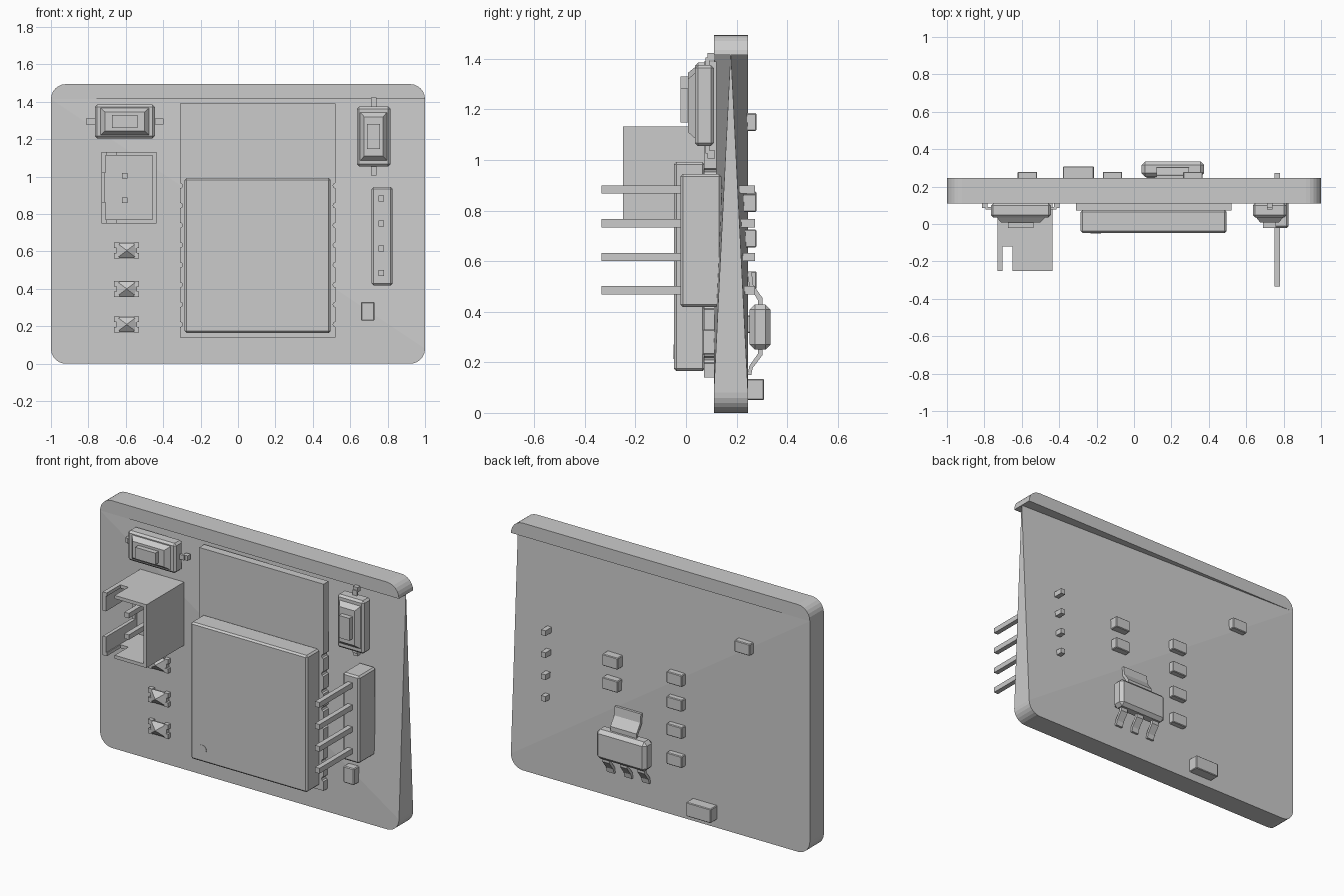
import bpy, bmesh, math

if "Cube" in bpy.data.objects:
    bpy.data.objects.remove(bpy.data.objects["Cube"])


def mesh(name, verts, faces, bevel=0):
    me = bpy.data.meshes.new(name)
    me.from_pydata(verts, [], faces)
    bm = bmesh.new()
    bm.from_mesh(me)
    bmesh.ops.recalc_face_normals(bm, faces=bm.faces)
    bm.to_mesh(me)
    bm.free()
    ob = bpy.data.objects.new(name, me)
    bpy.context.collection.objects.link(ob)
    if bevel:
        m = ob.modifiers.new("bevel", 'BEVEL')
        m.width = bevel
        m.segments = 1
    return ob


def prism(name, pts, a, b, axis='y', bevel=0):
    """Extrude a 2D outline from a to b along an axis."""
    place = {'x': lambda p, t: (t, p[0], p[1]),
             'y': lambda p, t: (p[0], t, p[1]),
             'z': lambda p, t: (p[0], p[1], t)}[axis]
    n = len(pts)
    v = [place(p, t) for t in (a, b) for p in pts]
    f = [list(range(n)), list(range(n, 2 * n))]
    f += [(i, (i + 1) % n, n + (i + 1) % n, n + i) for i in range(n)]
    return mesh(name, v, f, bevel)


def box(name, x0, x1, y0, y1, z0, z1, bevel=0):
    return prism(name, [(x0, z0), (x1, z0), (x1, z1), (x0, z1)], y0, y1, 'y', bevel)


def frustum(name, cx, cz, w, h, w2, h2, y0, y1):
    """Block tapering from w x h at y0 to w2 x h2 at y1."""
    v = [(cx + sx * a / 2, y, cz + sz * b / 2) for a, b, y in ((w, h, y0), (w2, h2, y1))
         for sx, sz in ((-1, -1), (1, -1), (1, 1), (-1, 1))]
    f = [(0, 1, 2, 3), (4, 5, 6, 7)] + [(i, (i + 1) % 4, 4 + (i + 1) % 4, 4 + i) for i in range(4)]
    return mesh(name, v, f)


F, B = 0.11, 0.245          # board front and back

# Board: rounded bottom and top strips, middle pinched at the top right
R, H = 0.08, 1.495


def corner(cx, cz, a0):
    return [(cx + R * math.cos(math.radians(a0 + i * 15)),
             cz + R * math.sin(math.radians(a0 + i * 15))) for i in range(7)]


prism("board_bottom_edge", corner(-1 + R, R, 180) + corner(1 - R, R, 270), F, B)
prism("board_top_edge", corner(1 - R, H - R, 0) + corner(-1 + R, H - R, 90), F, B)
zt = H - R
mesh("board_middle",
     [(-1, F, R), (1, F, R), (-1, F, zt), (1, 0.176, zt),
      (-1, B, R), (1, B, R), (-1, B, zt), (1, 0.178, zt)],
     [(0, 1, 2), (1, 3, 2), (4, 6, 5), (5, 6, 7), (0, 2, 6, 4), (1, 5, 7, 3)])

# Radio module: plate with edge notches, shield can and marker dot
notch_z = [0.21 + i * 0.106 for i in range(8)]


def notched(x, inward, zs):
    return [(x + inward * 0.014 * math.sin(t * math.pi / 4),
             z - zdir * 0.014 * math.cos(t * math.pi / 4))
            for zdir in (1 if zs[0] < zs[-1] else -1,) for z in zs for t in range(5)]


prism("module_plate", [(-0.31, 0.14), (0.522, 0.14)] + notched(0.522, -1, notch_z)
      + [(0.522, 1.39), (-0.31, 1.39)] + notched(-0.31, 1, notch_z[::-1]), 0.072, F + 0.01)
box("shield_can", -0.285, 0.495, -0.048, 0.075, 0.165, 0.992, 0.01)
prism("shield_dot", [(-0.205 + 0.028 * math.cos(i * math.pi / 8),
                      0.242 + 0.028 * math.sin(i * math.pi / 8)) for i in range(16)], -0.05, -0.04)


# Push buttons
def button(name, cx, cz, upright):
    def s(w, h):
        return (h, w) if upright else (w, h)
    w, h = s(0.32, 0.18)
    box(name + "_body", cx - w / 2, cx + w / 2, 0.035, F, cz - h / 2, cz + h / 2, 0.012)
    frustum(name + "_bezel", cx, cz, *s(0.26, 0.145), *s(0.21, 0.10), 0.036, 0.008)
    w, h = s(0.135, 0.07)
    box(name + "_plunger", cx - w / 2, cx + w / 2, -0.022, 0.01, cz - h / 2, cz + h / 2)
    for d in (-1, 1):
        for part, a, b, y0, y1 in (("shank", 0.14, 0.19, 0.078, 0.092),
                                   ("foot", 0.178, 0.208, 0.085, F + 0.004)):
            u0, u1 = sorted((d * a, d * b))
            e = (cx - 0.015, cx + 0.015, y0, y1, cz + u0, cz + u1) if upright else \
                (cx + u0, cx + u1, y0, y1, cz - 0.015, cz + 0.015)
            box(name + "_leg_" + part, *e)


button("left_button", -0.605, 1.295, False)
button("right_button", 0.725, 1.215, True)

# Two-pin socket, open to the front
side = [(-0.73, F), (-0.73, -0.25), (-0.703, -0.25), (-0.703, -0.12),
        (-0.65, -0.12), (-0.65, -0.25), (-0.437, -0.25), (-0.437, F)]
for z0 in (0.75, 1.112):
    prism("socket_side", side, z0, z0 + 0.02, 'z')
box("socket_wall", -0.457, -0.437, -0.25, F, 0.77, 1.112)
box("socket_floor", -0.71, -0.457, 0.05, F, 0.77, 1.112)
box("socket_low_wall", -0.73, -0.71, 0.03, F, 0.77, 1.112)
for z0, z1 in ((0.77, 0.865), (1.02, 1.112)):
    box("socket_tab", -0.73, -0.708, -0.25, 0.03, z0, z1)
for z in (0.875, 1.005):
    box("socket_pin", -0.62, -0.59, -0.2, 0.06, z - 0.015, z + 0.015)

# Indicator lights: base, end contacts and pyramid lens
for z in (0.605, 0.4, 0.21):
    box("light_base", -0.65, -0.54, 0.09, F, z - 0.03, z + 0.03)
    for x0 in (-0.662, -0.556):
        for s in (-1, 1):
            box("light_contact", x0, x0 + 0.028, 0.085, F, z + s * 0.028 - 0.014, z + s * 0.028 + 0.014)
    frustum("light_lens", -0.595, z, 0.105, 0.08, 0.004, 0.004, 0.09, 0.06)

# Pin header
box("header_body", 0.715, 0.826, -0.022, F + 0.03, 0.418, 0.945, 0.01)
for z in (0.485, 0.617, 0.75, 0.883):
    box("header_pin", 0.75, 0.78, -0.335, 0.272, z - 0.016, z + 0.016)

# Front chip
box("front_chip", 0.658, 0.73, 0.065, F + 0.02, 0.23, 0.33, 0.005)

# Small chips on the back
for x, z in ((0.315, 0.83), (0.315, 0.69), (-0.115, 0.84), (-0.115, 0.69),
             (-0.115, 0.525), (-0.115, 0.35), (-0.57, 1.15)):
    box("back_chip", x - 0.052, x + 0.052, B - 0.03, 0.279, z - 0.035, z + 0.035, 0.004)
box("back_block", -0.38, -0.215, B - 0.01, 0.308, 0.05, 0.135, 0.004)

# Voltage regulator with bent legs and tab
box("regulator_body", 0.04, 0.375, 0.252, 0.335, 0.25, 0.428, 0.02)
leg = [(0.285, 0.27), (0.285, 0.235), (0.25, 0.185), (0.244, 0.15), (0.258, 0.15),
       (0.264, 0.178), (0.302, 0.228), (0.302, 0.27)]
for x in (0.09, 0.207, 0.325):
    prism("regulator_leg", leg, x - 0.024, x + 0.024, 'x')
prism("regulator_tab", [(0.285, 0.41), (0.285, 0.445), (0.25, 0.5), (0.244, 0.56), (0.26, 0.56),
                        (0.265, 0.508), (0.302, 0.455), (0.302, 0.41)], 0.12, 0.295, 'x')
